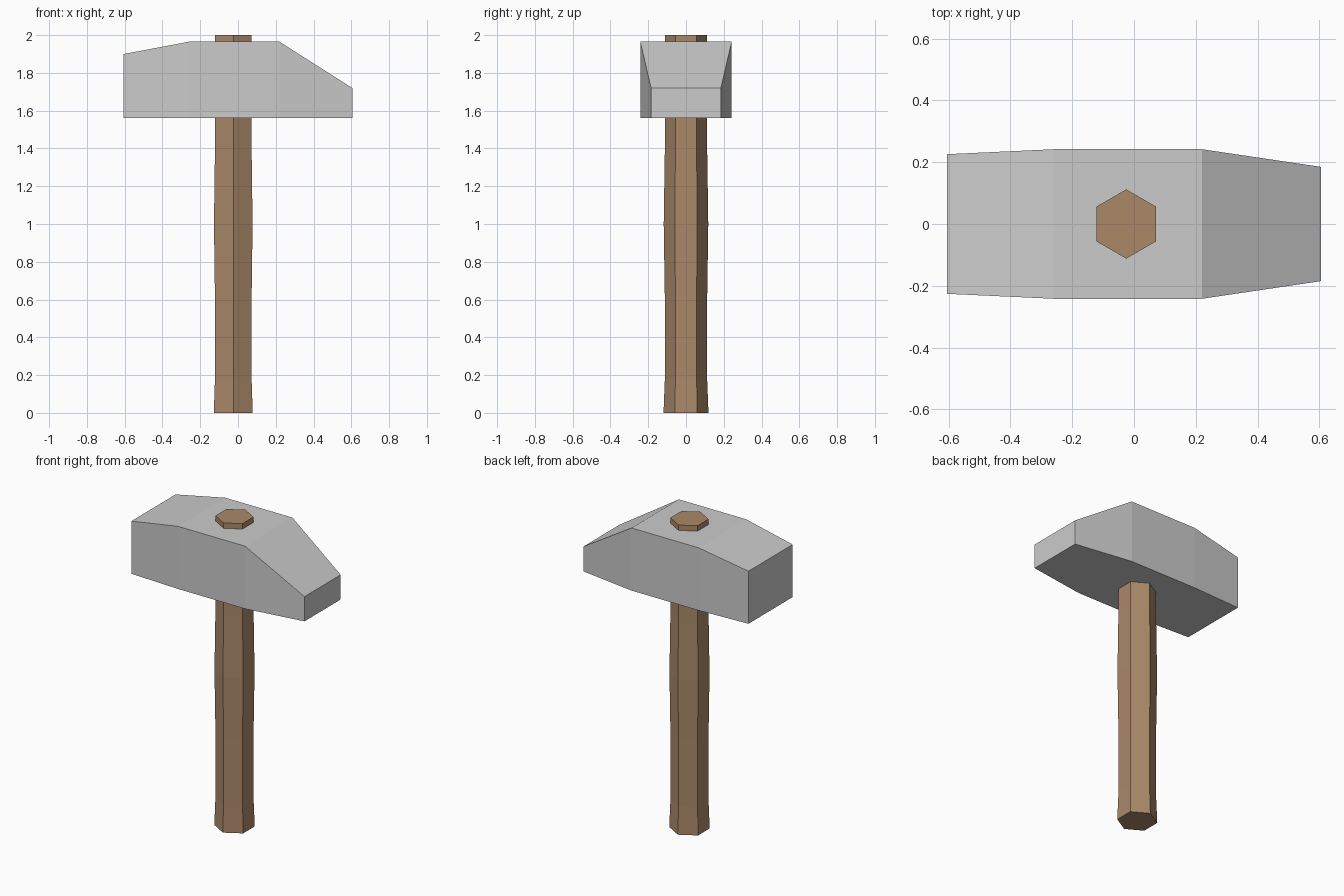
import bpy, bmesh
from math import sin, cos, pi

if "Cube" in bpy.data.objects:
    bpy.data.objects.remove(bpy.data.objects["Cube"])

def loft(name, rings):
    """Skin closed rings of equal point count and cap both ends."""
    bm = bmesh.new()
    loops = [[bm.verts.new(p) for p in ring] for ring in rings]
    n = len(loops[0])
    for a, b in zip(loops, loops[1:]):
        for i in range(n):
            j = (i + 1) % n
            bm.faces.new((a[i], a[j], b[j], b[i]))
    bm.faces.new(loops[0])
    bm.faces.new(loops[-1])
    bmesh.ops.recalc_face_normals(bm, faces=bm.faces)
    mesh = bpy.data.meshes.new(name)
    bm.to_mesh(mesh)
    bm.free()
    obj = bpy.data.objects.new(name, mesh)
    bpy.context.collection.objects.link(obj)
    return obj

# Hammer head: sections along x as (x, half width, top z) over a flat underside
sections = [(-0.605, 0.226, 1.90), (-0.26, 0.242, 1.965),
            (0.22, 0.242, 1.965), (0.605, 0.185, 1.72)]
loft("hammer_head", [[(x, -w, 1.56), (x, w, 1.56), (x, w, t), (x, -w, t)]
                     for x, w, t in sections])

# Hexagonal handle: (z, radius), flared foot and slight swell at mid length
profile = [(0, 0.119), (0.18, 0.112), (0.6, 0.112), (1.0, 0.118),
           (1.4, 0.112), (2.0, 0.112)]
handle = loft("handle", [[(-0.025 + r * cos(pi / 6 + k * pi / 3),
                           r * sin(pi / 6 + k * pi / 3), z) for k in range(6)]
                         for z, r in profile])
wood = bpy.data.materials.new("wood")
wood.diffuse_color = (0.40, 0.25, 0.14, 1)
wood.use_nodes = True
wood.node_tree.nodes["Principled BSDF"].inputs["Base Color"].default_value = wood.diffuse_color
handle.data.materials.append(wood)
